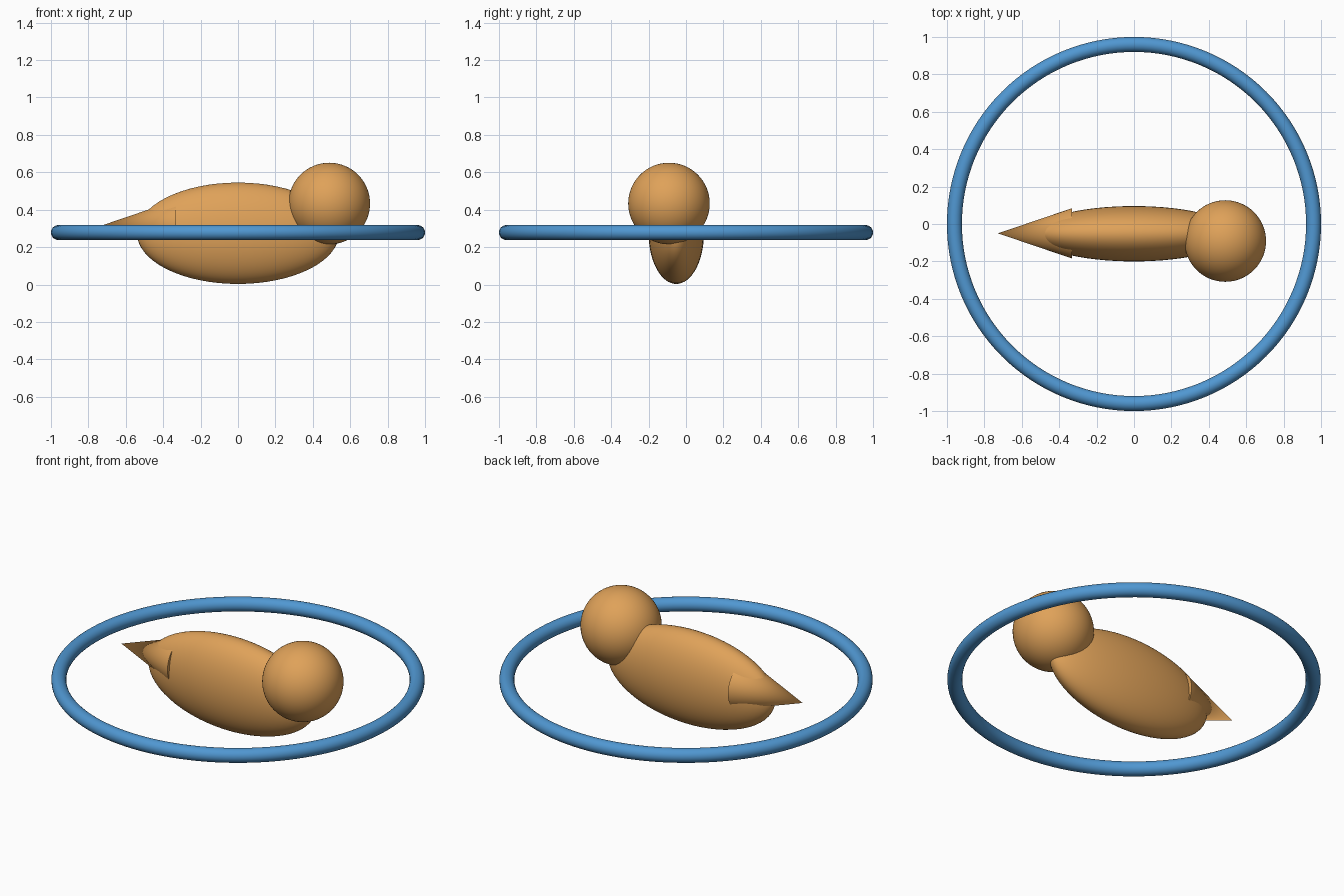
import bpy
import math

cube = bpy.data.objects.get("Cube")
if cube:
    bpy.data.objects.remove(cube, do_unlink=True)


def material(name, color):
    mat = bpy.data.materials.new(name)
    mat.use_nodes = True
    mat.diffuse_color = color
    mat.node_tree.nodes["Principled BSDF"].inputs["Base Color"].default_value = color
    return mat


tan = material("warm_tan", (0.74, 0.36, 0.1, 1))
blue = material("sky_blue", (0.08, 0.31, 0.64, 1))


def finish(name, mat, scale=(1, 1, 1)):
    obj = bpy.context.object
    obj.name = name
    obj.scale = scale
    obj.data.materials.append(mat)
    bpy.ops.object.transform_apply(location=False, rotation=False, scale=True)
    bpy.ops.object.shade_smooth_by_angle(angle=math.radians(40))


def ellipsoid(name, center, radii):
    bpy.ops.mesh.primitive_uv_sphere_add(segments=64, ring_count=32, radius=1, location=center)
    finish(name, tan, radii)


# Bird: narrow body and round head
ellipsoid("body", (0, -0.052, 0.274), (0.54, 0.148, 0.271))
ellipsoid("head", (0.488, -0.091, 0.433), (0.218, 0.218, 0.218))

# Tail cone, its point towards -x
bpy.ops.mesh.primitive_cone_add(vertices=64, radius1=0.134, radius2=0, depth=0.395,
                                location=(-0.53, -0.05, 0.316),
                                rotation=(0, -math.pi / 2, 0))
finish("tail", tan)

# Ring around the bird
bpy.ops.mesh.primitive_torus_add(major_segments=128, minor_segments=24,
                                 major_radius=0.96, minor_radius=0.04,
                                 location=(0, 0, 0.278))
finish("ring", blue)
